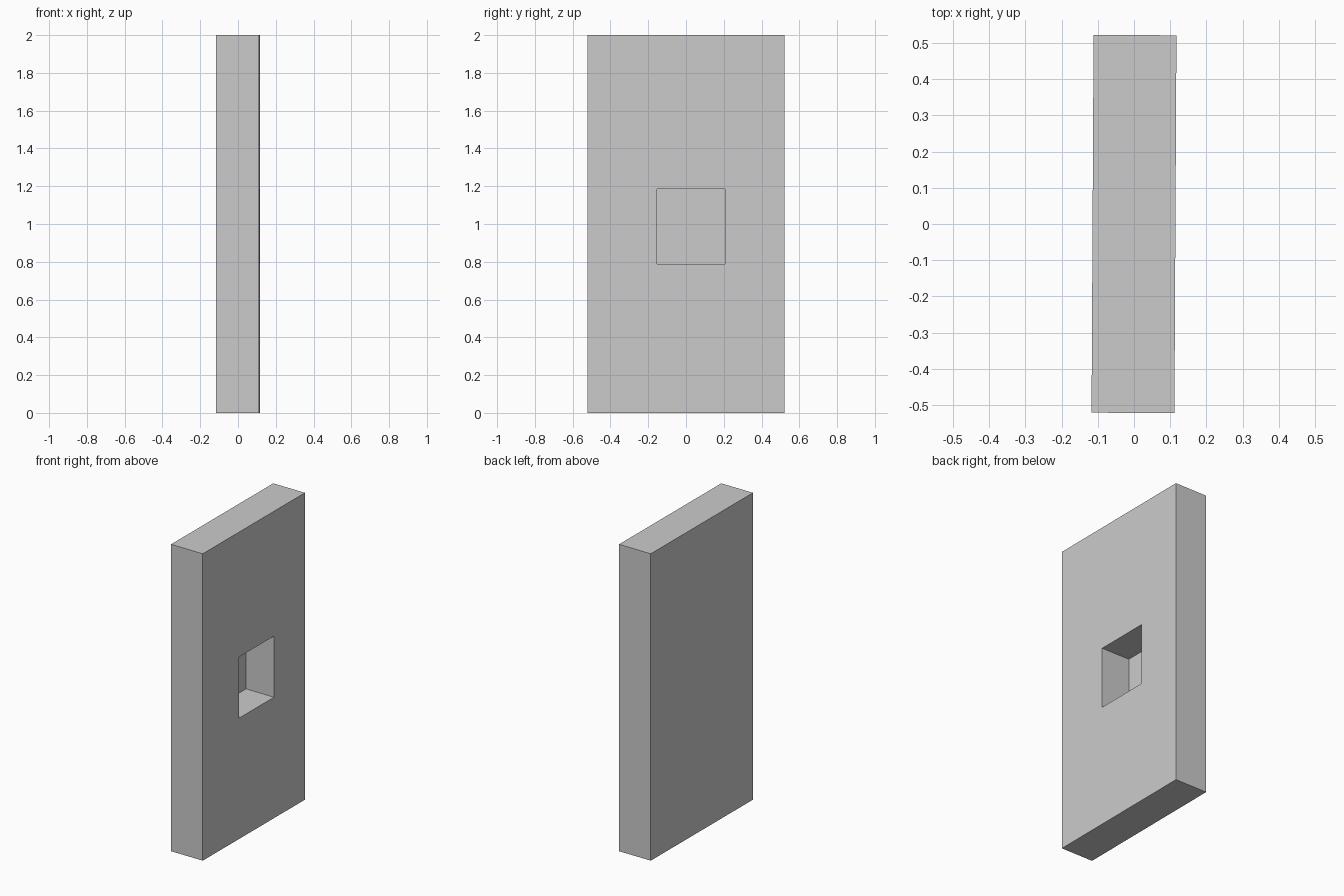
import bpy, bmesh, math
from mathutils import Matrix, Vector

if "Cube" in bpy.data.objects:
    bpy.data.objects.remove(bpy.data.objects["Cube"])

THICK, WIDTH, HEIGHT = 0.229, 1.044, 2.0
POCKET_Y = (-0.153, 0.206)
POCKET_Z = (0.788, 1.186)
POCKET_DEPTH = 0.202

bm = bmesh.new()

# Upright slab standing on the ground
bmesh.ops.create_cube(bm, size=1, matrix=Matrix.Translation((0, 0, HEIGHT / 2))
                      @ Matrix.Diagonal((THICK, WIDTH, HEIGHT, 1)))

# Blind rectangular pocket in the right face
bm.normal_update()
face = max(bm.faces, key=lambda f: f.normal.x)
bmesh.ops.inset_individual(bm, faces=[face], thickness=0.2)
for v in face.verts:
    v.co.y = POCKET_Y[v.co.y > 0]
    v.co.z = POCKET_Z[v.co.z > HEIGHT / 2]
floor = bmesh.ops.extrude_discrete_faces(bm, faces=[face])["faces"][0]
bmesh.ops.translate(bm, verts=floor.verts, vec=Vector((-POCKET_DEPTH, 0, 0)))
bmesh.ops.recalc_face_normals(bm, faces=bm.faces)

mesh = bpy.data.meshes.new("slab_with_pocket")
bm.to_mesh(mesh)
bm.free()
slab = bpy.data.objects.new("slab_with_pocket", mesh)
bpy.context.collection.objects.link(slab)

# The slab is turned very slightly about the vertical
slab.rotation_euler.z = math.radians(-0.31)
